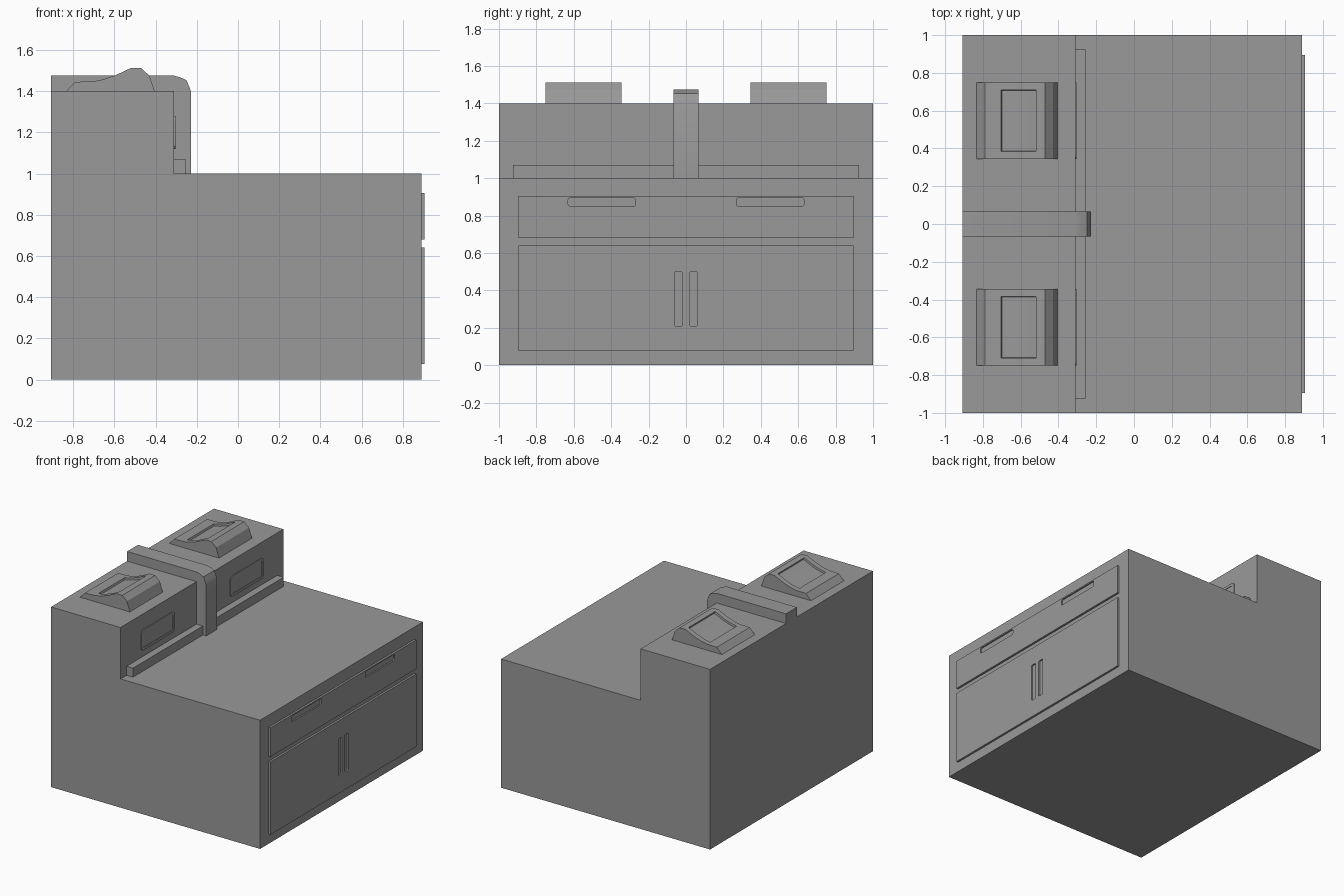
import bpy, bmesh, math
from mathutils import Vector

cube = bpy.data.objects.get("Cube")
if cube:
    bpy.data.objects.remove(cube, do_unlink=True)

grey = bpy.data.materials.new("plain grey")
grey.use_nodes = True
grey.diffuse_color = (0.32, 0.32, 0.32, 1)
grey.node_tree.nodes["Principled BSDF"].inputs["Base Color"].default_value = (0.32, 0.32, 0.32, 1)

BACK, FRONT, STEP = -0.907, 0.89, -0.31


def prism(points, direction):
    """Extrude a flat outline along a direction into a closed solid."""
    bm = bmesh.new()
    face = bm.faces.new([bm.verts.new(p) for p in points])
    out = bmesh.ops.extrude_face_region(bm, geom=[face], use_keep_orig=True)
    verts = [g for g in out["geom"] if isinstance(g, bmesh.types.BMVert)]
    bmesh.ops.translate(bm, verts=verts, vec=direction)
    bmesh.ops.recalc_face_normals(bm, faces=bm.faces)
    return bm


def side_prism(profile, y0, y1):
    return prism([(x, y0, z) for x, z in profile], (0, y1 - y0, 0))


def plate(x0, x1, y0, y1, z0, z1, radius=0.0):
    """Slab facing +x, with optional rounded corners."""
    pts = []
    corners = [(y1, z1, -1, -1), (y0, z1, 1, -1), (y0, z0, 1, 1), (y1, z0, -1, 1)]
    for i, (y, z, sy, sz) in enumerate(corners):
        for k in range(4 if radius else 1):
            a = math.pi / 2 * (i + k / 3)
            cy, cz = y + sy * radius, z + sz * radius
            pts.append((x0, cy + radius * math.cos(a), cz + radius * math.sin(a))
                       if radius else (x0, y, z))
    return prism(pts, (x1 - x0, 0, 0))


def finish(bm, name, smooth=None):
    mesh = bpy.data.meshes.new(name)
    bm.to_mesh(mesh)
    bm.free()
    mesh.materials.append(grey)
    ob = bpy.data.objects.new(name, mesh)
    bpy.context.scene.collection.objects.link(ob)
    if smooth:
        bpy.ops.object.select_all(action="DESELECT")
        ob.select_set(True)
        bpy.context.view_layer.objects.active = ob
        bpy.ops.object.shade_smooth_by_angle(angle=math.radians(smooth))
    return ob


def carve(ob, cutters):
    """Cut pockets out of an object and keep the plain result."""
    helpers = []
    for bm in cutters:
        helper = finish(bm, "cutter")
        helper.hide_render = True
        mod = ob.modifiers.new("pocket", "BOOLEAN")
        mod.operation, mod.solver, mod.object = "DIFFERENCE", "EXACT", helper
        helpers.append(helper)
    bpy.context.view_layer.update()
    graph = bpy.context.evaluated_depsgraph_get()
    mesh = bpy.data.meshes.new_from_object(ob.evaluated_get(graph))
    ob.modifiers.clear()
    ob.data = mesh
    for helper in helpers:
        bpy.data.objects.remove(helper, do_unlink=True)


# Stepped cabinet body
finish(side_prism([(BACK, 0), (FRONT, 0), (FRONT, 1), (STEP, 1), (STEP, 1.4), (BACK, 1.4)],
                  -1, 1), "cabinet_body")

# Ledge at the foot of the raised section
finish(plate(STEP, -0.255, -0.925, 0.925, 1, 1.07), "back_ledge")

# Bent strap over the raised section
finish(side_prism([(BACK, 1.4), (BACK, 1.475), (-0.31, 1.475), (-0.28, 1.467), (-0.25, 1.453),
                   (-0.236, 1.42), (-0.227, 1.395), (-0.227, 1), (STEP, 1), (STEP, 1.4)],
                  -0.067, 0.067), "centre_strap", 40)

# Drawer and door panels with recessed grips
PANEL = FRONT + 0.016
drawer = finish(plate(FRONT, PANEL, -0.895, 0.895, 0.68, 0.905), "drawer_panel")
carve(drawer, [plate(PANEL - 0.011, PANEL + 0.05, *span, 0.85, 0.895, 0.01)
               for span in ((-0.63, -0.27), (0.27, 0.63))])
doors = finish(plate(FRONT, PANEL, -0.895, 0.895, 0.075, 0.64), "door_panel")
carve(doors, [plate(PANEL - 0.011, PANEL + 0.05, *span, 0.21, 0.5, 0.008)
              for span in ((-0.062, -0.018), (0.018, 0.062))])

PAD = [(-0.833, 1.4), (-0.79, 1.445), (-0.705, 1.447), (-0.655, 1.457), (-0.6, 1.475),
       (-0.52, 1.512), (-0.47, 1.512), (-0.43, 1.475), (-0.405, 1.4)]

for side, name in ((-1, "right"), (1, "left")):
    y0, y1 = sorted((side * 0.345, side * 0.75))

    # Curved head with a sunken screen on its slope
    bm = side_prism(PAD, y0, y1)
    for y in (y0 + 0.04, y1 - 0.04):
        bmesh.ops.bisect_plane(bm, geom=bm.verts[:] + bm.edges[:] + bm.faces[:],
                               plane_co=Vector((0, y, 0)), plane_no=Vector((0, 1, 0)))
    screen = []
    for f in bm.faces:
        c = f.calc_center_median()
        if -0.705 < c.x < -0.52 and f.normal.z > 0.5 and y0 + 0.05 < c.y < y1 - 0.05:
            screen.append(f)
    bmesh.ops.inset_region(bm, faces=screen, thickness=0.002, depth=-0.015,
                           use_even_offset=True)
    finish(bm, name + "_head", 25)

    # Framed window on the raised front wall
    window = finish(plate(STEP, STEP + 0.006, y0, y1, 1.12, 1.28, 0.025), name + "_window")
    carve(window, [plate(STEP + 0.002, STEP + 0.05, y0 + 0.02, y1 - 0.02, 1.14, 1.26, 0.01)])
